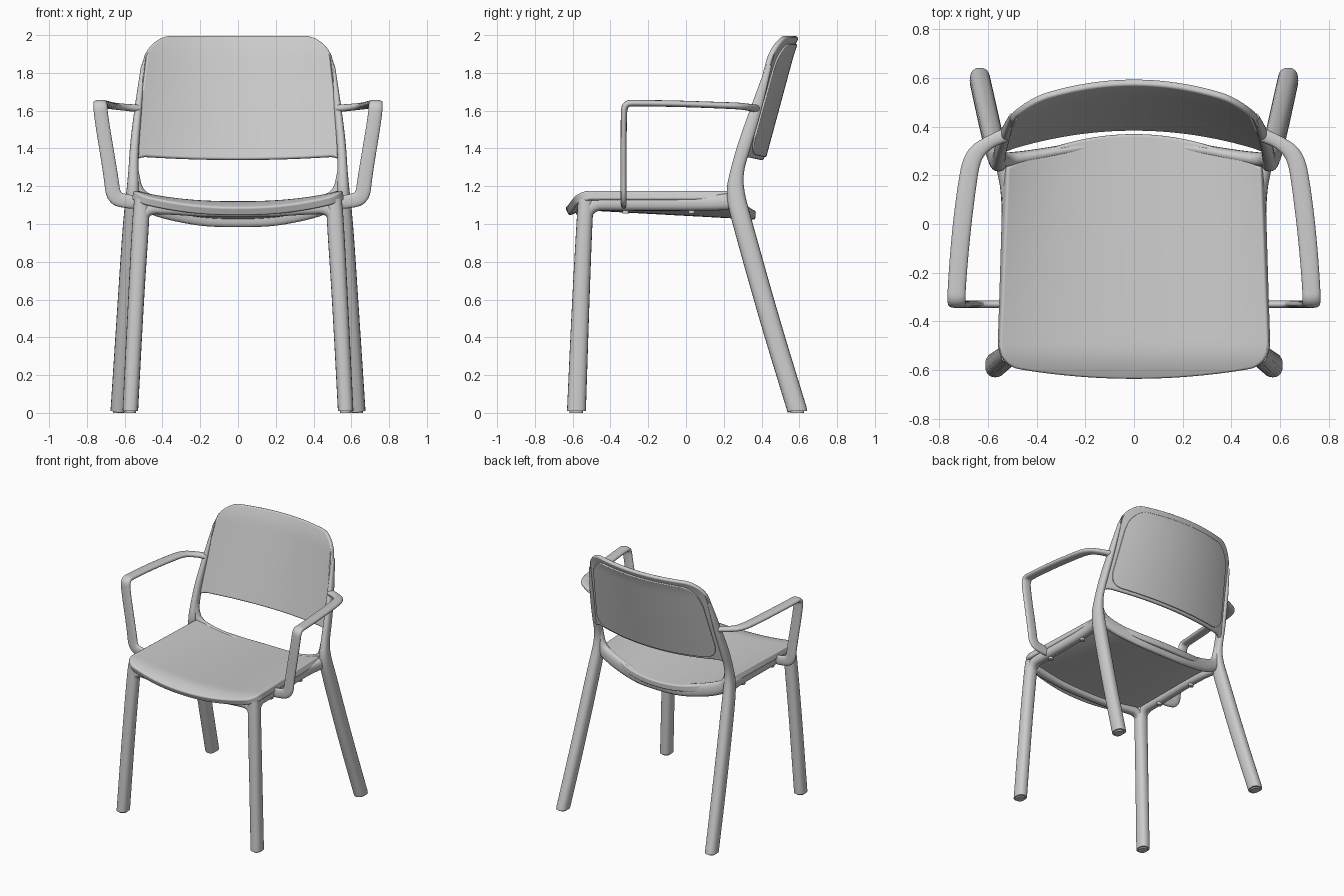
import bpy, bmesh, math
from mathutils import Vector

if "Cube" in bpy.data.objects:
    bpy.data.objects.remove(bpy.data.objects["Cube"])

plastic = bpy.data.materials.new("light_grey_plastic")
plastic.diffuse_color = (0.6, 0.6, 0.6, 1)
plastic.use_nodes = True
plastic.node_tree.nodes["Principled BSDF"].inputs["Base Color"].default_value = plastic.diffuse_color


def finish(name, bm, mirror=False):
    bmesh.ops.recalc_face_normals(bm, faces=bm.faces)
    me = bpy.data.meshes.new(name)
    bm.to_mesh(me)
    bm.free()
    ob = bpy.data.objects.new(name, me)
    bpy.context.collection.objects.link(ob)
    me.materials.append(plastic)
    bpy.ops.object.select_all(action='DESELECT')
    ob.select_set(True)
    bpy.context.view_layer.objects.active = ob
    bpy.ops.object.shade_smooth_by_angle(angle=math.radians(45))
    if mirror:
        ob.modifiers.new("mirror", 'MIRROR').use_mirror_merge = False
    return ob


def sweep(name, sections, hint=(1, 0, 0), mirror=True, sides=20, power=2.4):
    """Loft rounded sections: (x, y, z, half_wide, half_thin[, thin_direction])."""
    pts = [(Vector(s[:3]), Vector((s[3], s[4])), Vector(s[5] if len(s) > 5 else hint))
           for s in sections]
    for _ in range(3):                      # corner cutting rounds the path
        new = [pts[0]]
        for p, q in zip(pts, pts[1:]):
            new += [tuple(a.lerp(b, k) for a, b in zip(p, q)) for k in (0.25, 0.75)]
        pts = new + [pts[-1]]
    bm = bmesh.new()
    rings = []
    for i, (c, size, thin) in enumerate(pts):
        t = (pts[min(i + 1, len(pts) - 1)][0] - pts[max(i - 1, 0)][0]).normalized()
        if i == 0 and abs(t.z) > 0.9:
            t = Vector((0, 0, 1))           # feet are cut level
        v = (thin - t * thin.dot(t)).normalized()
        u = v.cross(t)
        ring = []
        for k in range(sides):
            ang = 2 * math.pi * k / sides
            ca, sa = math.cos(ang), math.sin(ang)
            e = 2 / power
            ring.append(bm.verts.new(
                c + u * size.x * math.copysign(abs(ca) ** e, ca)
                + v * size.y * math.copysign(abs(sa) ** e, sa)))
        rings.append(ring)
    for r, q in zip(rings, rings[1:]):
        for k in range(sides):
            n = (k + 1) % sides
            bm.faces.new((r[k], r[n], q[n], q[k]))
    bm.faces.new(rings[0][::-1])
    bm.faces.new(rings[-1])
    return finish(name, bm, mirror)


def sheet(name, f, thickness, nu=48, nv=24, bevel=0.012):
    """Curved panel from a surface function, thickened and with soft edges."""
    bm = bmesh.new()
    grid = []
    for j in range(nv + 1):
        row = []
        for i in range(nu + 1):
            s = 2 * i / nu - 1
            u = 0.5 * s + 0.5 * math.sin(s * math.pi / 2)
            row.append(bm.verts.new(f(u, j / nv)))
        grid.append(row)
    for a, b in zip(grid, grid[1:]):
        for i in range(nu):
            bm.faces.new((a[i], a[i + 1], b[i + 1], b[i]))
    # thickness is made directly so that the front side stays in place
    bm.normal_update()
    me_normals = [[v.normal.copy() for v in row] for row in grid]
    back = [[bm.verts.new(v.co - n * thickness) for v, n in zip(row, ns)]
            for row, ns in zip(grid, me_normals)]
    for a, b in zip(back, back[1:]):
        for i in range(nu):
            bm.faces.new((b[i], b[i + 1], a[i + 1], a[i]))
    rim = lambda g: (g[0] + [r[-1] for r in g[1:]] + g[-1][-2::-1]
                     + [r[0] for r in g[-2:0:-1]])
    outer, inner = rim(grid), rim(back)
    for k in range(len(outer)):
        n = (k + 1) % len(outer)
        bm.faces.new((outer[n], outer[k], inner[k], inner[n]))
    ob = finish(name, bm)
    m = ob.modifiers.new("soft_edge", 'BEVEL')
    m.width, m.segments, m.limit_method = bevel, 3, 'ANGLE'
    m.angle_limit = math.radians(50)
    m.use_clamp_overlap = False
    for e in ob.data.attributes:
        if e.name == "sharp_edge":
            ob.data.attributes.remove(e)
            break
    m.harden_normals = True
    return ob


def arc(u, start):
    """Quarter-round drop from 0 at start to 1 at the edge."""
    k = max(0.0, (abs(u) - start) / (1 - start))
    return 1 - math.sqrt(max(0.0, 1 - k * k))


# Seat: dished, bowed front with rounded corners and a falling edge
def seat_surface(u, t):
    x = u * (0.553 - 0.033 * t)
    front = -0.64 + 0.055 * u * u + 0.08 * arc(u, 0.85)
    rear = 0.37 - 0.5 * x * x
    y = front + (rear - front) * t
    drop = 0.04 * max(0.0, (-0.5 - y) / 0.14) ** 2
    z = 1.178 - (0.05 + 0.055 * t) * (1 - abs(u) ** 2.4) - drop
    return Vector((x, y, z))


sheet("seat", seat_surface, 0.05, nv=32)


# Backrest: leaning, curved shell with rounded top corners
def back_surface(u, t, inset=0.0, shift=0.0):
    top = 2.0 - inset - 0.15 * arc(u, 0.72)
    bottom = 1.343 + 0.02 * u * u + inset * 0.3
    bottom += 0.09 * arc(u, 0.8) if inset else -0.08 * arc(u, 0.86)
    z = bottom + (top - bottom) * t
    w = 0.5 + (1.86 - z) * 0.12
    un = u * (w - inset) / w
    y = 0.385 + (z - 1.36) * 0.27 - 0.1 * un * un + shift
    y += 0.012 * max(0.0, (z - 1.88) / 0.12) ** 2
    return Vector((un * w, y, z))


sheet("backrest", back_surface, 0.03)
sheet("backrest_rear_panel", lambda u, t: back_surface(u, t, 0.045, 0.025), 0.016, bevel=0.006)

# Legs, the rear pair running on into the backrest uprights
sweep("front_leg", [(0.57, -0.58, 0.01, 0.05, 0.041), (0.54, -0.557, 0.6, 0.046, 0.042),
                    (0.516, -0.538, 1.0, 0.042, 0.045), (0.508, -0.53, 1.13, 0.042, 0.042)])
sweep("rear_leg", [(0.633, 0.59, 0.01, 0.052, 0.042), (0.60, 0.44, 0.5, 0.052, 0.043),
                   (0.568, 0.30, 1.0, 0.052, 0.042), (0.556, 0.258, 1.16, 0.05, 0.036),
                   (0.554, 0.268, 1.28, 0.034, 0.026), (0.548, 0.31, 1.42, 0.036, 0.024),
                   (0.527, 0.375, 1.62, 0.03, 0.02), (0.503, 0.44, 1.84, 0.014, 0.01)])

# Frame under the seat, curving out of the legs
sweep("side_rail", [(0.518, -0.54, 0.94, 0.03, 0.036), (0.513, -0.525, 1.108, 0.036, 0.036),
                    (0.513, -0.35, 1.11, 0.04, 0.036), (0.505, 0.1, 1.11, 0.04, 0.034),
                    (0.535, 0.25, 1.12, 0.045, 0.034)])
front = [(0.52, -0.54, 0.94, 0.03, 0.035), (0.50, -0.535, 1.085, 0.032, 0.035),
         (0.35, -0.545, 1.08, 0.03, 0.03), (0.18, -0.555, 1.065, 0.028, 0.028)]
rear = [(0.552, 0.265, 1.30, 0.022, 0.024), (0.545, 0.262, 1.15, 0.045, 0.03),
        (0.44, 0.275, 1.09, 0.05, 0.026), (0.25, 0.31, 1.045, 0.048, 0.022),
        (0.12, 0.325, 1.028, 0.045, 0.022)]
for name, half in (("front_rail", front), ("rear_rail", rear)):
    sweep(name, half + [(-s[0],) + s[1:] for s in half[::-1]], (0, 1, 0), False)

# Armrests: flat bent straps from the seat side up and round to the uprights
Y, D, Z = (0, 1, 0), (0, 0.7, -0.7), (0, 0, -1)
sweep("armrest", [(0.50, -0.33, 1.115, 0.035, 0.016, Y), (0.59, -0.33, 1.118, 0.036, 0.016, Y),
                  (0.66, -0.33, 1.14, 0.04, 0.016, Y), (0.672, -0.33, 1.25, 0.038, 0.016, Y),
                  (0.724, -0.33, 1.56, 0.037, 0.016, Y), (0.73, -0.325, 1.64, 0.037, 0.018, D),
                  (0.728, -0.25, 1.64, 0.037, 0.017, Z), (0.712, -0.05, 1.637, 0.038, 0.017, Z),
                  (0.688, 0.15, 1.63, 0.038, 0.017, Z), (0.665, 0.28, 1.625, 0.036, 0.018, Z),
                  (0.60, 0.335, 1.618, 0.026, 0.018, Z), (0.53, 0.365, 1.612, 0.028, 0.02, Z)])

# Foot glides and small stacking pads
for name, x, y in (("front_glide", 0.57, -0.58), ("rear_glide", 0.633, 0.59)):
    sweep(name, [(x, y, 0, 0.036, 0.03), (x, y, 0.012, 0.036, 0.03)])
for name, y in (("front_stacking_pad", -0.32), ("rear_stacking_pad", 0.03)):
    sweep(name, [(0.505, y, 1.055, 0.017, 0.017), (0.505, y, 1.085, 0.017, 0.017)])
